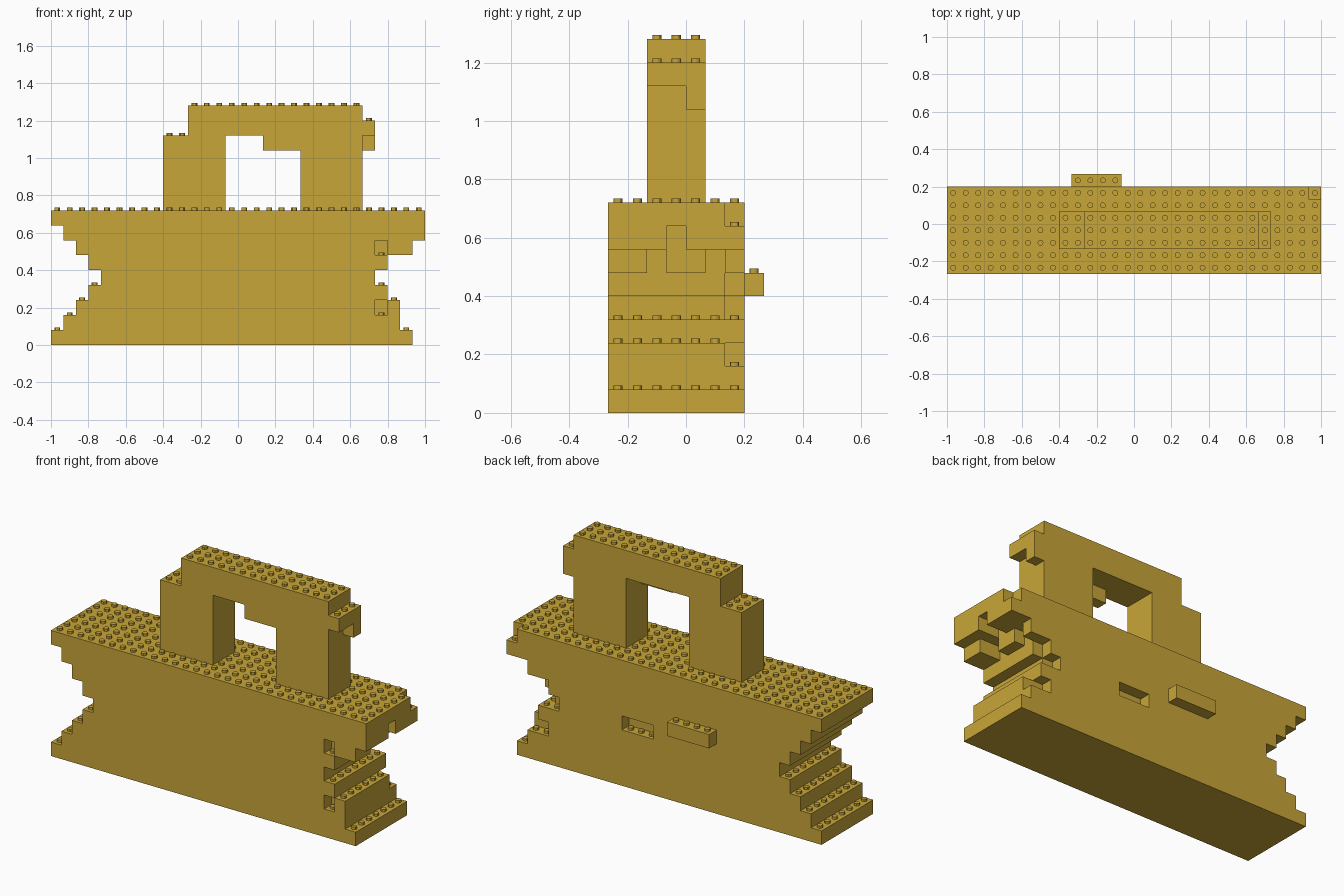
import bpy, bmesh
from mathutils import Matrix

if "Cube" in bpy.data.objects:
    bpy.data.objects.remove(bpy.data.objects["Cube"])

P = 1 / 15          # stud pitch
H = 0.08            # brick height
X0, Y0 = -1.0, -0.2667

gold = bpy.data.materials.new("golden yellow")
gold.diffuse_color = (0.58, 0.38, 0.04, 1)
gold.use_nodes = True
gold.node_tree.nodes["Principled BSDF"].inputs["Base Color"].default_value = gold.diffuse_color

occupied = {}       # layer -> filled grid cells


def add_box(bm, i0, i1, j0, j1, k):
    size = ((i1 - i0) * P, (j1 - j0) * P, H)
    centre = (X0 + (i0 + i1) / 2 * P, Y0 + (j0 + j1) / 2 * P, (k + 0.5) * H)
    bmesh.ops.create_cube(bm, size=1, matrix=Matrix.Translation(centre) @ Matrix.Diagonal((*size, 1)))


def course(bm, k, i0, i1, j0, j1, seams=()):
    """One row of bricks in layer k, split at the seams."""
    cuts = [i0] + [s for s in seams if i0 < s < i1] + [i1]
    for a, b in zip(cuts, cuts[1:]):
        add_box(bm, a, b, j0, j1, k)
    cells = occupied.setdefault(k, set())
    cells.update((i, j) for i in range(i0, i1) for j in range(j0, j1))


def finish(bm, name):
    mesh = bpy.data.meshes.new(name)
    bm.to_mesh(mesh)
    bm.free()
    mesh.materials.append(gold)
    ob = bpy.data.objects.new(name, mesh)
    bpy.context.collection.objects.link(ob)
    return ob


# Stepped base: (row start, row end, x start, x end) runs and seams per layer
base = [
    ([(0, 7, 0, 29)], (8, 24)),
    ([(0, 7, 1, 28)], (3, 11, 19, 27)),
    ([(0, 1, 2, 26), (0, 1, 27, 28), (1, 6, 2, 28), (6, 7, 2, 26)], (4, 10)),
    ([(0, 7, 3, 27)], (5, 9, 25)),
    ([(0, 6, 4, 26), (6, 7, 4, 16), (6, 7, 19, 25)], (6, 24)),
    ([(0, 6, 3, 27), (6, 7, 3, 26)], (5, 21)),
    ([(0, 1, 2, 26), (0, 1, 27, 29), (1, 2, 2, 29), (2, 3, 2, 27), (3, 5, 2, 28),
      (5, 6, 2, 27), (6, 7, 2, 28)], (4, 10, 22)),
    ([(0, 3, 1, 30), (3, 4, 1, 28), (4, 7, 1, 30)], (9, 11, 19, 27)),
    ([(0, 6, 0, 30), (6, 7, 0, 29)], (8, 20, 28)),
]
bm = bmesh.new()
for k, (runs, seams) in enumerate(base):
    for j0, j1, i0, i1 in runs:
        course(bm, k, i0, i1, j0, j1, seams)
finish(bm, "stepped_base")

# Ledge brick on the back
bm = bmesh.new()
course(bm, 5, 10, 14, 7, 8)
finish(bm, "back_ledge")

# Two pillars, seams alternating by layer
for name, i0, i1, seams in (("left_pillar", 9, 14, (11, 12)), ("right_pillar", 20, 25, (21, 24))):
    bm = bmesh.new()
    for k in range(9, 14):
        course(bm, k, i0, i1, 2, 5, (seams[k % 2],))
    finish(bm, name)

# Lintel and its hanging bricks
bm = bmesh.new()
course(bm, 14, 11, 26, 2, 5, (20,))
course(bm, 15, 11, 25, 2, 5, (19,))
finish(bm, "lintel")
bm = bmesh.new()
course(bm, 13, 17, 20, 2, 3)
course(bm, 13, 25, 26, 4, 5)
finish(bm, "hanging_bricks")

# Studs on every uncovered cell
bm = bmesh.new()
for k, cells in occupied.items():
    for i, j in sorted(cells - occupied.get(k + 1, set())):
        at = (X0 + (i + 0.5) * P, Y0 + (j + 0.5) * P, (k + 1) * H + 0.0065)
        bmesh.ops.create_cone(bm, cap_ends=True, segments=12, radius1=0.0155, radius2=0.0155,
                              depth=0.015, matrix=Matrix.Translation(at))
studs = finish(bm, "studs")
bpy.context.view_layer.objects.active = studs
studs.select_set(True)
bpy.ops.object.shade_smooth_by_angle()
